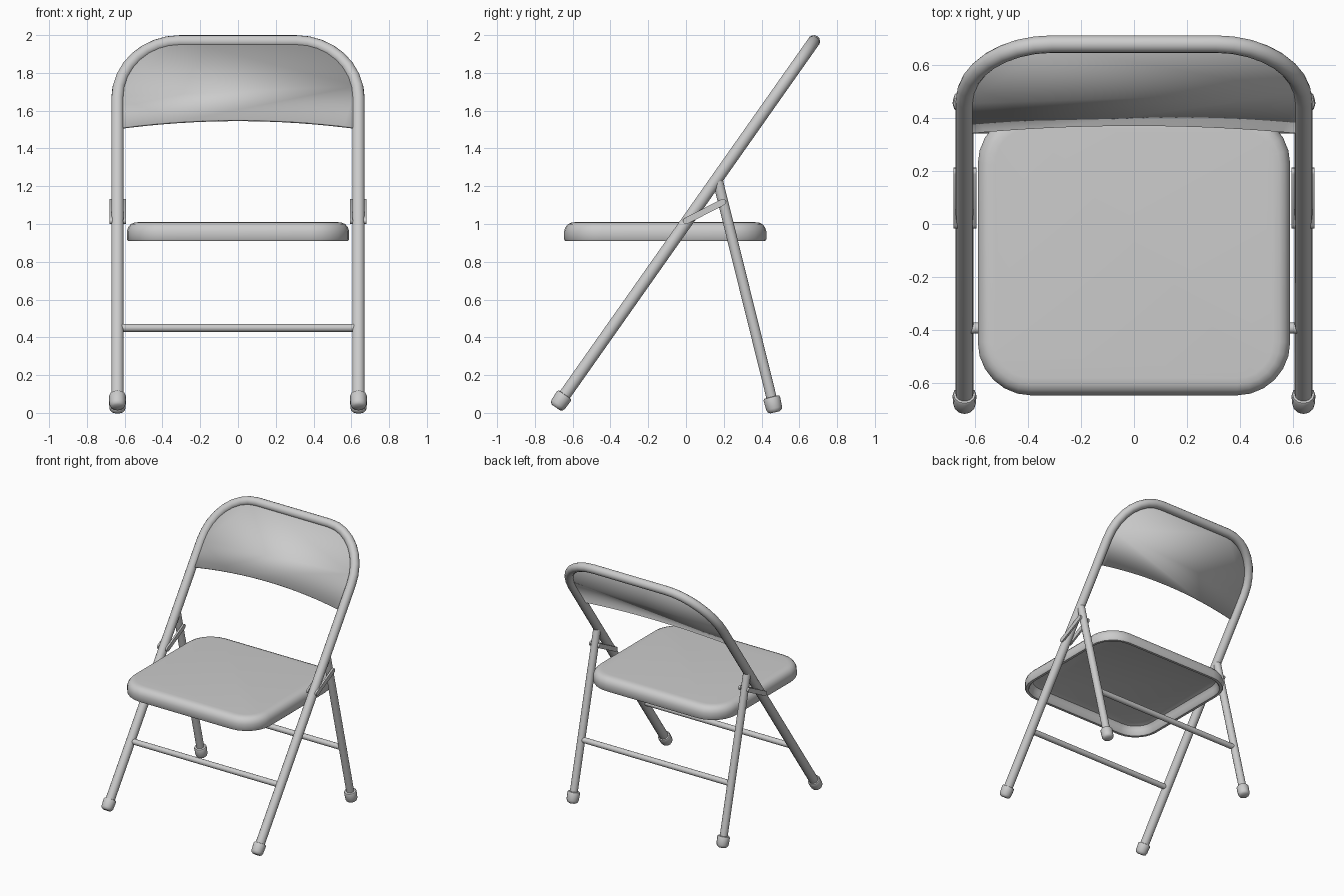
import bpy, bmesh
from math import sin, cos, pi
from mathutils import Vector

if "Cube" in bpy.data.objects:
    bpy.data.objects.remove(bpy.data.objects["Cube"])

X = 0.638                                    # half spacing of the tube legs
TOP = Vector((0, 0.677, 1.967))              # middle of the top rail
FOOT = Vector((0, -0.684, 0.035))
D = (TOP - FOOT).normalized()                # direction of the leaning frame
REAR_TOP, REAR_FOOT = Vector((0, 0.167, 1.235)), Vector((0, 0.47, 0.011))


def finish(name, bm, angle=0.7):
    bmesh.ops.recalc_face_normals(bm, faces=bm.faces)
    me = bpy.data.meshes.new(name)
    bm.to_mesh(me)
    bm.free()
    ob = bpy.data.objects.new(name, me)
    bpy.context.collection.objects.link(ob)
    bpy.ops.object.select_all(action='DESELECT')
    ob.select_set(True)
    bpy.context.view_layer.objects.active = ob
    bpy.ops.object.shade_smooth_by_angle(angle=angle)
    return ob


def tube(name, pts, r):
    cu = bpy.data.curves.new(name, 'CURVE')
    cu.dimensions = '3D'
    cu.bevel_depth, cu.bevel_resolution, cu.use_fill_caps = r, 5, True
    sp = cu.splines.new('POLY')
    sp.points.add(len(pts) - 1)
    for p, co in zip(sp.points, pts):
        p.co = (*co, 1)
    sp.use_smooth = True
    ob = bpy.data.objects.new(name, cu)
    bpy.context.collection.objects.link(ob)
    return ob


def loft(name, loops):
    # skin a stack of closed loops and cap both ends
    bm = bmesh.new()
    rings = [[bm.verts.new(p) for p in lp] for lp in loops]
    for a, b in zip(rings, rings[1:]):
        for i in range(len(a)):
            j = (i + 1) % len(a)
            bm.faces.new((a[i], a[j], b[j], b[i]))
    bm.faces.new(rings[0])
    bm.faces.new(rings[-1])
    return finish(name, bm)


def rounded_rect(x0, x1, y0, y1, r, z, n=6):
    pts = []
    for k, (cx, cy) in enumerate([(x1 - r, y1 - r), (x0 + r, y1 - r), (x0 + r, y0 + r), (x1 - r, y0 + r)]):
        for i in range(n + 1):
            a = (k + i / n) * pi / 2
            pts.append((cx + r * cos(a), cy + r * sin(a), z))
    return pts


def arch():
    # right half of the bent top: end of the straight leg up to the top rail
    rx, rs, n = 0.33, 0.37, 8
    return [Vector((X - rx + rx * cos(i / n * pi / 2), 0, 0)) + TOP - D * rs * (1 - sin(i / n * pi / 2))
            for i in range(n + 1)]


def mirror(pts):
    return [Vector((-p.x, p.y, p.z)) for p in reversed(pts)]


# Front legs and backrest as one bent tube
SIDE = Vector((X, 0, 0))
right = [FOOT + D * 0.02 + SIDE] + arch()
tube("front_frame", right + mirror(right), 0.033)

# Backrest sheet filling the arch, with a bowed lower edge
def on_frame(x, z):
    return Vector((x, 0, 0)) + TOP - D * ((TOP.z - z) / D.z)

edge = arch() + mirror(arch())
low = [on_frame(X * t / 8, 1.545 - 0.043 * (t / 8) ** 2) for t in range(-8, 9)]
shift = Vector((0, -D.z, D.y)) * 0.006
bm = bmesh.new()
bm.faces.new([bm.verts.new(p + shift) for p in edge + low])
panel = finish("backrest_panel", bm)
mod = panel.modifiers.new("thickness", 'SOLIDIFY')
mod.thickness, mod.offset = 0.014, 0

# Seat pan: rounded tray, hollow below
section = [(0.085, 0.985), (0.055, 0.975), (0.04, 0.95), (0.034, 0.918), (0.025, 0.91), (0.006, 0.91),
           (0, 0.918), (0, 0.962), (0.006, 0.982), (0.02, 0.999), (0.04, 1.008), (0.065, 1.01)]
loft("seat", [rounded_rect(-0.588 + i, 0.588 - i, -0.645 + i, 0.425 - i, 0.2 - i, z) for i, z in section])

# Rubber foot cap along a leg axis
def foot_cap(name, base, axis):
    u = Vector((1, 0, 0))
    v = axis.cross(u).normalized()
    rings = []
    for r, h in [(0.026, -0.008), (0.038, 0.0), (0.043, 0.014), (0.045, 0.066), (0.041, 0.074), (0.03, 0.076)]:
        rings.append([base + axis * h + (u * cos(a) + v * sin(a)) * r
                      for a in [k * pi / 6 for k in range(12)]])
    loft(name, rings)

# Flat hinge bar with round ends
def link(name, x, a, b, w=0.017, t=0.007):
    d = (b - a).normalized()
    n = Vector((0, -d.z, d.y))
    rings = []
    for dx in (-t, t):
        ring = []
        for c, start in ((b, -pi / 2), (a, pi / 2)):
            for i in range(7):
                g = start + i * pi / 6
                ring.append(c + (d * cos(g) + n * sin(g)) * w + Vector((x + dx, 0, 0)))
        rings.append(ring)
    loft(name, rings)

REAR_AXIS = (REAR_TOP - REAR_FOOT).normalized()
LA, LB = Vector((0, 0.0, 1.016)), Vector((0, 0.195, 1.116))
for s, tag in ((1, "right"), (-1, "left")):
    off = SIDE * s
    tube("rear_leg_" + tag, [REAR_TOP + off, REAR_FOOT + REAR_AXIS * 0.02 + off], 0.028)
    foot_cap("front_foot_" + tag, FOOT + off, D)
    foot_cap("rear_foot_" + tag, REAR_FOOT + off, REAR_AXIS)
    for dx, where in ((0.034, "outer"), (-0.038, "inner")):
        link("hinge_bar_%s_%s" % (where, tag), s * (X + dx), LA, LB)
    for p, where in ((LA, "front"), (LB, "rear")):
        e = Vector((0.04, 0, 0))
        tube("hinge_pin_%s_%s" % (where, tag), [p + off - e, p + off + e], 0.009)

# Crossbars between the legs
for name, y in (("front_crossbar", -0.392), ("rear_crossbar", 0.362)):
    tube(name, [Vector((-X, y, 0.45)), Vector((X, y, 0.45))], 0.021)
